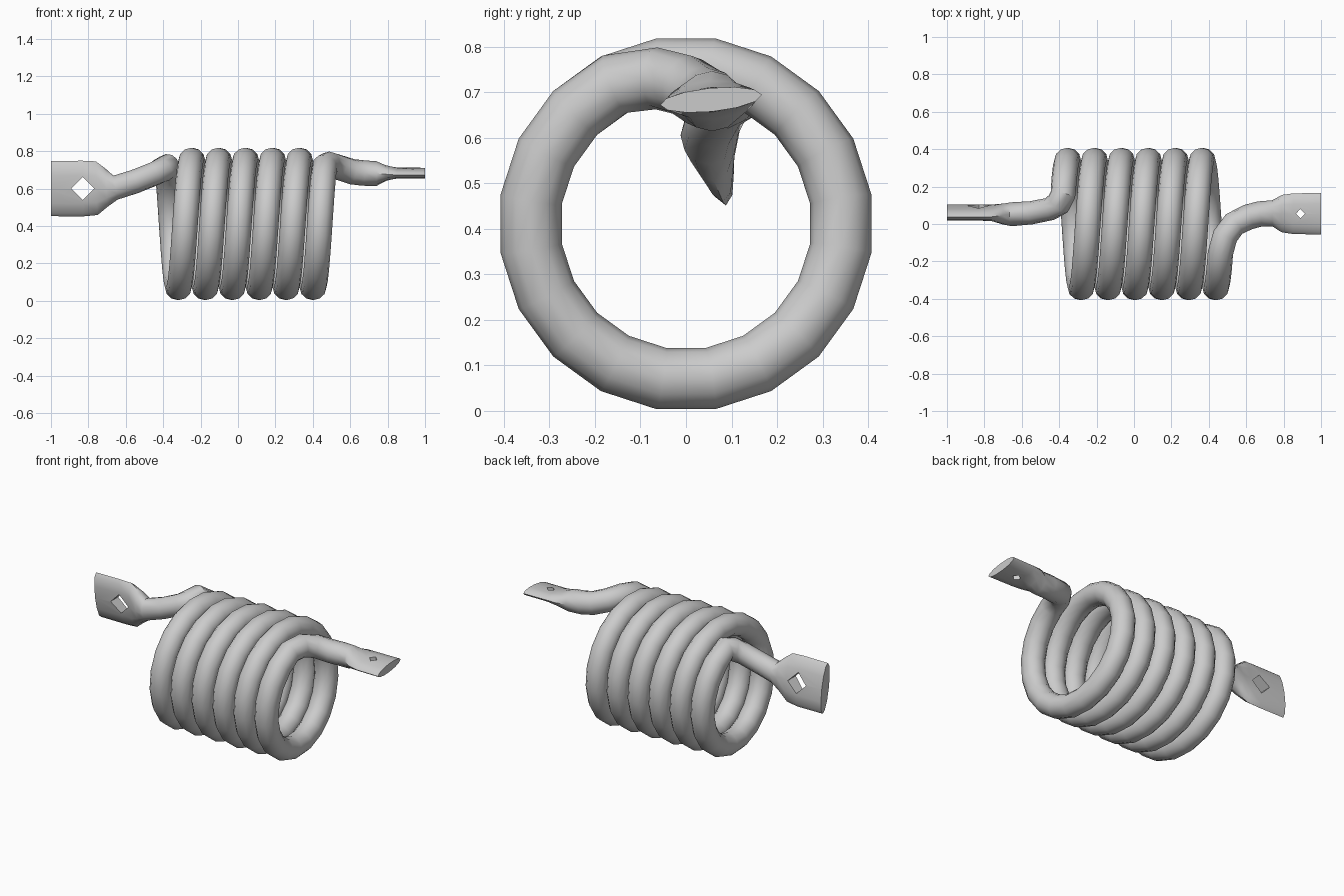
import bpy, bmesh, math
from mathutils import Vector

if "Cube" in bpy.data.objects:
    bpy.data.objects.remove(bpy.data.objects["Cube"])

SIDES, R, TUBE, CZ, PITCH = 12, 0.344, 0.068, 0.411, 0.144
UP = Vector((0, 0, 1))

# station: (centre, reference direction, half size along it, half size across, tilt)
def lead(x, y, z, a=TUBE, b=TUBE, tilt=0.0):
    return (Vector((x, y, z)), UP, a, b, tilt)

def coil(deg):
    t = math.radians(deg)
    radial = Vector((0, math.cos(t), -math.sin(t)))
    centre = radial * R + Vector((-0.355 + PITCH * deg / 360, 0, CZ))
    return (centre, radial, TUBE, TUBE, 0.0)

# left lead with its upright flattened end
stations = [
    lead(-1.0, 0.062, 0.6, 0.15, 0.036, 0.17),
    lead(-0.83, 0.062, 0.6, 0.151, 0.036, 0.17),
    lead(-0.755, 0.06, 0.602, 0.145, 0.04, 0.15),
    lead(-0.70, 0.054, 0.603, 0.1, 0.056, 0.08),
    lead(-0.655, 0.052, 0.605, 0.065, 0.064),
    lead(-0.55, 0.06, 0.638, 0.064, 0.062),
    lead(-0.45, 0.08, 0.678, 0.064, 0.062),
    lead(-0.405, 0.108, 0.70),
]
# helical winding, 20 segments per turn
stations += [coil(d) for d in range(-63, 2044, 18)]
# right lead with its level flattened end
stations += [
    lead(0.487, -0.065, 0.73),
    lead(0.535, 0.0, 0.714),
    lead(0.61, 0.037, 0.69),
    lead(0.67, 0.053, 0.683),
    lead(0.74, 0.057, 0.68, 0.066, 0.07),
    lead(0.79, 0.056, 0.683, 0.042, 0.1, 0.06),
    lead(0.85, 0.055, 0.683, 0.028, 0.109, 0.1),
    lead(1.0, 0.055, 0.683, 0.026, 0.112, 0.1),
]

# sweep the section along the stations
bm = bmesh.new()
rings = []
for i, (c, ref, a, b, tilt) in enumerate(stations):
    prev = stations[max(i - 1, 0)][0]
    nxt = stations[min(i + 1, len(stations) - 1)][0]
    d1, d2 = c - prev, nxt - c
    tan = (d1.normalized() + d2.normalized()).normalized()
    u = (ref - tan * ref.dot(tan)).normalized()
    v = tan.cross(u)
    u, v = (u * math.cos(tilt) + v * math.sin(tilt),
            v * math.cos(tilt) - u * math.sin(tilt))
    ring = []
    for k in range(SIDES):
        ang = 2 * math.pi * k / SIDES
        ring.append(bm.verts.new(c + u * a * math.cos(ang) + v * b * math.sin(ang)))
    rings.append(ring)
for r0, r1 in zip(rings, rings[1:]):
    for k in range(SIDES):
        n = (k + 1) % SIDES
        bm.faces.new((r0[k], r0[n], r1[n], r1[k]))
bm.faces.new(rings[0])
bm.faces.new(rings[-1])
bmesh.ops.recalc_face_normals(bm, faces=bm.faces)
mesh = bpy.data.meshes.new("coil_winding")
bm.to_mesh(mesh)
bm.free()
obj = bpy.data.objects.new("coil_winding", mesh)
bpy.context.collection.objects.link(obj)

# diamond holes through both flattened ends
def punch(name, loc, rot, radius):
    bpy.ops.mesh.primitive_cylinder_add(vertices=4, radius=radius, depth=0.3,
                                        location=loc, rotation=rot)
    cutter = bpy.context.object
    cutter.name = name
    cutter.hide_render = True
    mod = obj.modifiers.new(name, 'BOOLEAN')
    mod.operation, mod.solver, mod.object = 'DIFFERENCE', 'EXACT', cutter
    bpy.ops.object.select_all(action='DESELECT')
    obj.select_set(True)
    bpy.context.view_layer.objects.active = obj
    bpy.ops.object.modifier_apply(modifier=name)
    bpy.data.objects.remove(cutter)

punch("left_hole_cutter", (-0.83, 0.06, 0.6), (math.pi / 2, 0, 0), 0.062)
punch("right_hole_cutter", (0.89, 0.055, 0.683), (0, 0, 0), 0.025)

bpy.ops.object.shade_smooth_by_angle(angle=math.radians(40))
